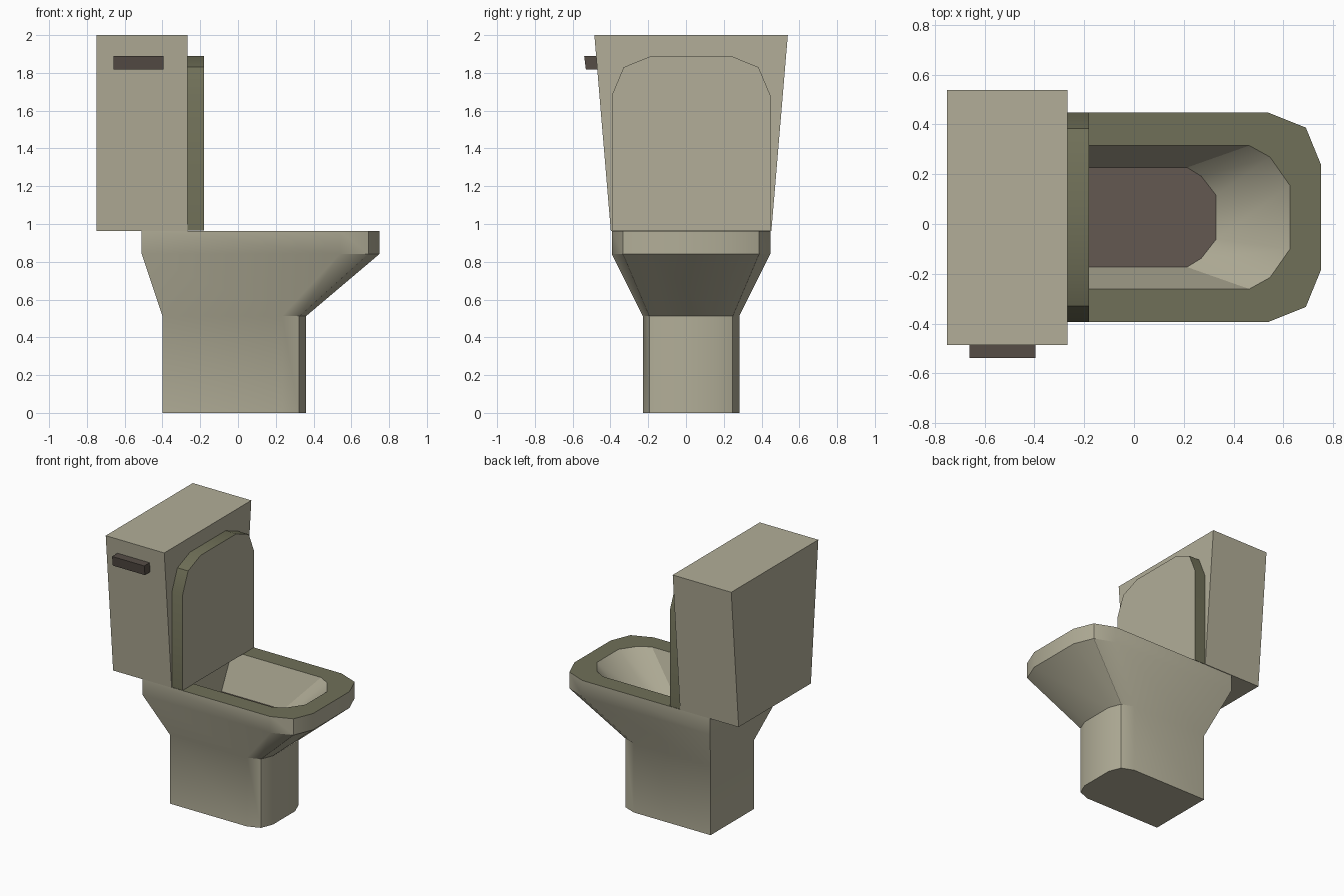
import bpy, bmesh, math

if "Cube" in bpy.data.objects:
    bpy.data.objects.remove(bpy.data.objects["Cube"])

YC = 0.027  # centre line of everything but the handle


def srgb(name, r, g, b):
    m = bpy.data.materials.new(name)
    lin = [((c / 255 + 0.055) / 1.055) ** 2.4 for c in (r, g, b)]
    m.diffuse_color = (*lin, 1)
    m.use_nodes = True
    m.node_tree.nodes["Principled BSDF"].inputs["Base Color"].default_value = m.diffuse_color
    return m


BEIGE = srgb("beige ceramic", 178, 174, 152)
OLIVE = srgb("olive seat", 112, 112, 88)
BROWN = srgb("bowl brown", 99, 88, 81)
DARK = srgb("handle brown", 86, 77, 70)


def loft(name, rings, mats, pick=None, smooth=True):
    """Skin a list of equal-length point rings and cap both ends."""
    bm = bmesh.new()
    vs = [[bm.verts.new(p) for p in ring] for ring in rings]
    n = len(vs[0])
    start = bm.faces.new(vs[0])
    for i, (a, b) in enumerate(zip(vs, vs[1:])):
        for k in range(n):
            f = bm.faces.new((a[k], a[(k + 1) % n], b[(k + 1) % n], b[k]))
            f.material_index = pick(i) if pick else 0
    end = bm.faces.new(vs[-1])
    start.material_index = pick("start") if pick else 0
    end.material_index = pick("end") if pick else 0
    bmesh.ops.recalc_face_normals(bm, faces=bm.faces)
    me = bpy.data.meshes.new(name)
    bm.to_mesh(me)
    bm.free()
    for m in mats:
        me.materials.append(m)
    ob = bpy.data.objects.new(name, me)
    bpy.context.collection.objects.link(ob)
    if smooth:
        bpy.ops.object.select_all(action='DESELECT')
        ob.select_set(True)
        bpy.context.view_layer.objects.active = ob
        bpy.ops.object.shade_smooth_by_angle(angle=math.radians(30))
    return ob


def ring(half, z):
    """Mirror a half outline (x, half width) about the centre line."""
    return ([(x, YC + y, z) for x, y in half]
            + [(x, YC - y, z) for x, y in reversed(half)])


# Half outlines, back to front
foot = [(-0.40, 0.255), (0.233, 0.255), (0.324, 0.22), (0.36, 0.13)]
rim = [(-0.51, 0.42), (0.54, 0.42), (0.69, 0.36), (0.75, 0.213)]
mouth = [(-0.27, 0.288), (0.463, 0.288), (0.546, 0.242), (0.626, 0.128)]
floor = [(-0.295, 0.2), (0.213, 0.2), (0.27, 0.165), (0.33, 0.088)]

# Bowl: pedestal, flare, rim, then down into the hollow
loft("bowl",
     [ring(foot, 0), ring(foot, 0.512), ring(rim, 0.842), ring(rim, 0.963),
      ring(mouth, 0.963), ring(floor, 0.69)],
     [BEIGE, OLIVE, BROWN],
     lambda i: {3: 1, "end": 2}.get(i, 0))

# Raised lid: olive edge, beige front
lid = [(0.42, 0.965), (0.42, 1.68), (0.357, 1.83), (0.21, 1.89)]
lid += [(-y, z) for y, z in reversed(lid)]
loft("lid", [[(x, YC + y, z) for y, z in lid] for x in (-0.272, -0.18)],
     [BEIGE, OLIVE], lambda i: 1 if i == 0 else 0)


def box(name, x0, x1, ends, mat):
    """Box from two (y0, y1, z) ends."""
    loft(name, [[(x0, a, z), (x1, a, z), (x1, b, z), (x0, b, z)]
                for a, b, z in ends], [mat], smooth=False)


# Tank widening upward, and flush handle on its front
box("tank", -0.75, -0.268,
    [(YC - 0.425, YC + 0.425, 0.963), (YC - 0.512, YC + 0.512, 2.0)], BEIGE)
box("flush_handle", -0.66, -0.395,
    [(-0.53, -0.45, 1.818), (-0.539, -0.45, 1.89)], DARK)
